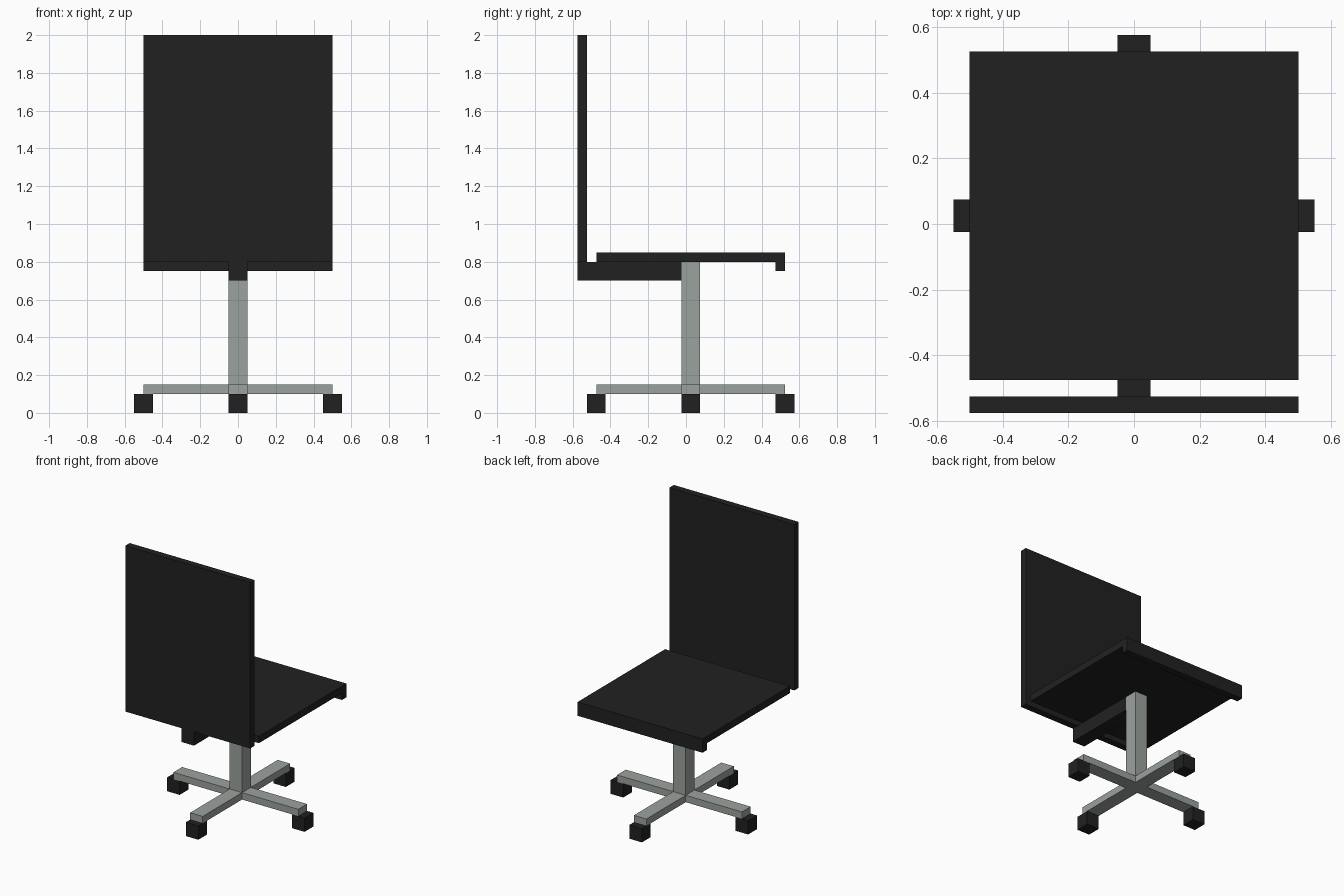
import bpy
import bmesh

if "Cube" in bpy.data.objects:
    bpy.data.objects.remove(bpy.data.objects["Cube"])


def material(name, rgb):
    m = bpy.data.materials.new(name)
    m.diffuse_color = (*rgb, 1)
    m.use_nodes = True
    m.node_tree.nodes["Principled BSDF"].inputs["Base Color"].default_value = m.diffuse_color
    return m


BLACK = material("black", (0.0152, 0.0152, 0.0152))
GREY = material("light grey", (0.33, 0.36, 0.34))


def mesh_object(name, bm, mat):
    bmesh.ops.recalc_face_normals(bm, faces=bm.faces[:])
    me = bpy.data.meshes.new(name)
    bm.to_mesh(me)
    bm.free()
    me.materials.append(mat)
    ob = bpy.data.objects.new(name, me)
    bpy.context.collection.objects.link(ob)


def box(name, x, y, z, mat):
    """Box from (min, max) ranges on each axis."""
    bm = bmesh.new()
    bmesh.ops.create_cube(bm, size=1)
    for v in bm.verts:
        v.co = [(r[0] + r[1]) / 2 + c * (r[1] - r[0]) for r, c in zip((x, y, z), v.co)]
    mesh_object(name, bm, mat)


def side_profile(name, points, half_width, mat):
    """Extrude a (y, z) outline across x."""
    bm = bmesh.new()
    face = bm.faces.new([bm.verts.new((-half_width, y, z)) for y, z in points])
    ext = bmesh.ops.extrude_face_region(bm, geom=[face])
    verts = [g for g in ext["geom"] if isinstance(g, bmesh.types.BMVert)]
    bmesh.ops.translate(bm, vec=(2 * half_width, 0, 0), verts=verts)
    mesh_object(name, bm, mat)


CY = 0.025   # y position of the column
T = 0.05     # half thickness of column, arms and casters

# Seat with a turned-down lip on its +y edge
side_profile("seat", [(-0.475, 0.85), (0.525, 0.85), (0.525, 0.75),
                      (0.475, 0.75), (0.475, 0.8), (-0.475, 0.8)], 0.5, BLACK)

# Backrest and the arm that carries it
box("backrest", (-0.5, 0.5), (-0.575, -0.525), (0.8, 2.0), BLACK)
box("backrest_arm", (-T, T), (-0.575, CY - T), (0.7, 0.8), BLACK)

# Column and crossed base
box("column", (-T, T), (CY - T, CY + T), (0.15, 0.8), GREY)
box("base_bar", (-0.5, 0.5), (CY - T, CY + T), (0.1, 0.15), GREY)
box("base_leg_front", (-T, T), (CY - 0.5, CY - T), (0.1, 0.15), GREY)
box("base_leg_back", (-T, T), (CY + T, CY + 0.5), (0.1, 0.15), GREY)

# Casters under the four leg ends
for i, (dx, dy) in enumerate([(0.5, 0), (-0.5, 0), (0, 0.5), (0, -0.5)]):
    box(f"caster_{i + 1}", (dx - T, dx + T), (CY + dy - T, CY + dy + T), (0, 0.1), BLACK)
